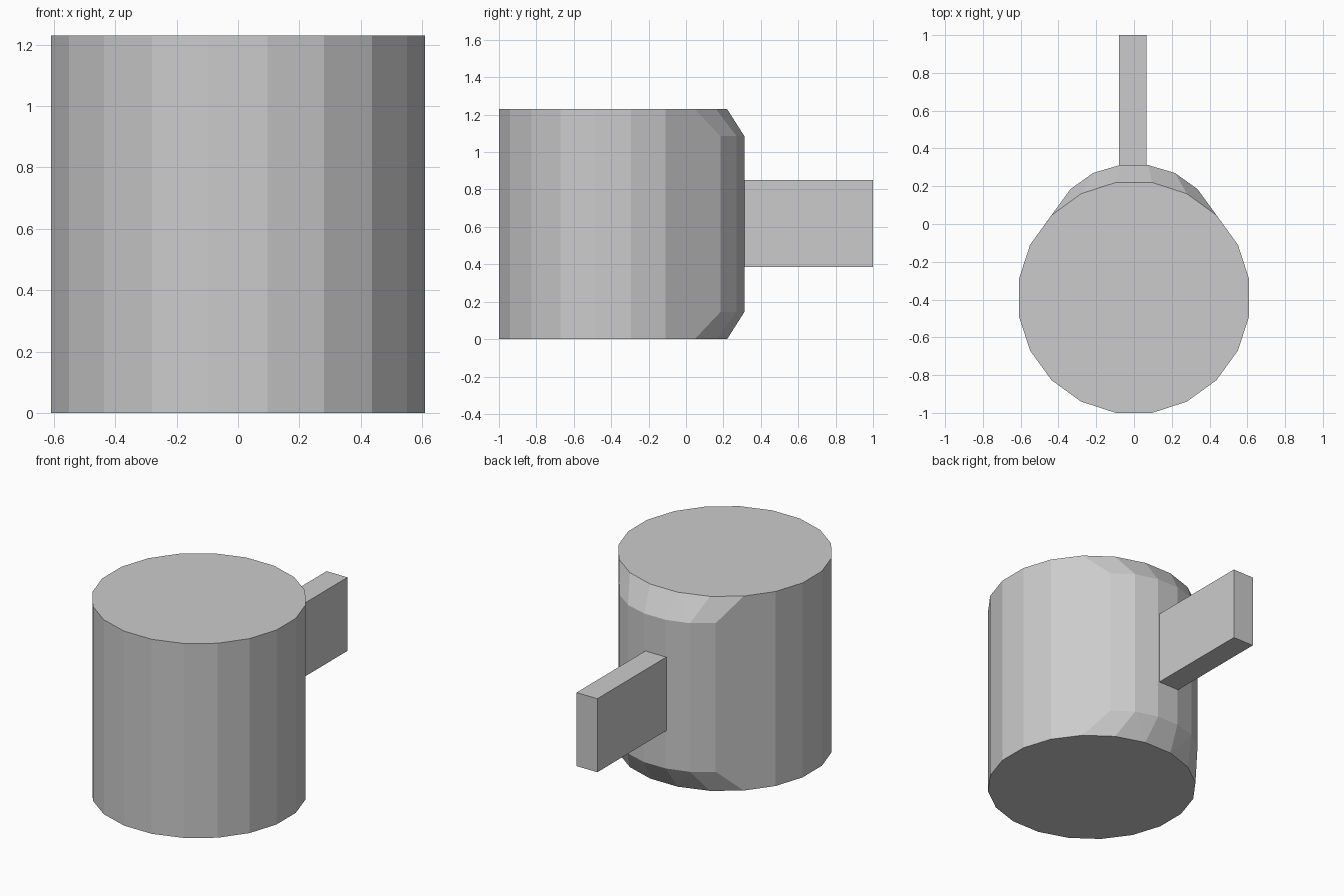
import bpy
import bmesh
import math

cube = bpy.data.objects.get("Cube")
if cube:
    bpy.data.objects.remove(cube, do_unlink=True)

# Plain grey for the whole model
grey = bpy.data.materials.new("plain grey")
grey.use_nodes = True
colour = (0.6, 0.6, 0.6, 1)
grey.diffuse_color = colour
grey.node_tree.nodes["Principled BSDF"].inputs["Base Color"].default_value = colour

HEIGHT = 1.23
CENTRE_Y = -0.39
RADIUS = 0.6175
SIDES = 20


def add_hull(name, points):
    """Make a flat-faced convex solid around the points."""
    bm = bmesh.new()
    for p in points:
        bm.verts.new(p)
    hull = bmesh.ops.convex_hull(bm, input=bm.verts)
    spare = [v for v in hull["geom_interior"] if isinstance(v, bmesh.types.BMVert)]
    bmesh.ops.delete(bm, geom=spare, context="VERTS")
    bmesh.ops.dissolve_limit(bm, angle_limit=math.radians(1),
                             verts=bm.verts, edges=bm.edges)
    bmesh.ops.recalc_face_normals(bm, faces=bm.faces)
    mesh = bpy.data.meshes.new(name)
    bm.to_mesh(mesh)
    bm.free()
    mesh.materials.append(grey)
    obj = bpy.data.objects.new(name, mesh)
    bpy.context.collection.objects.link(obj)
    return obj


# Drum body: twenty-sided rings at the ends, with a chamfered bulge at the back
ring = []
for i in range(SIDES):
    a = math.tau * (i + 0.5) / SIDES
    ring.append((RADIUS * math.sin(a), CENTRE_Y + RADIUS * math.cos(a)))
body_points = [(x, y, z) for x, y in ring for z in (0, HEIGHT)]
bulge = [(0.075, 0.312), (0.217, 0.27), (0.337, 0.184)]
body_points += [(side * x, y, z) for x, y in bulge
                for side in (-1, 1) for z in (0.145, HEIGHT - 0.145)]
add_hull("drum_body", body_points)

# Flat bar sticking out of the back
add_hull("back_bar", [(x, y, z) for x in (-0.08, 0.066)
                      for y in (0.3, 1) for z in (0.385, 0.85)])
